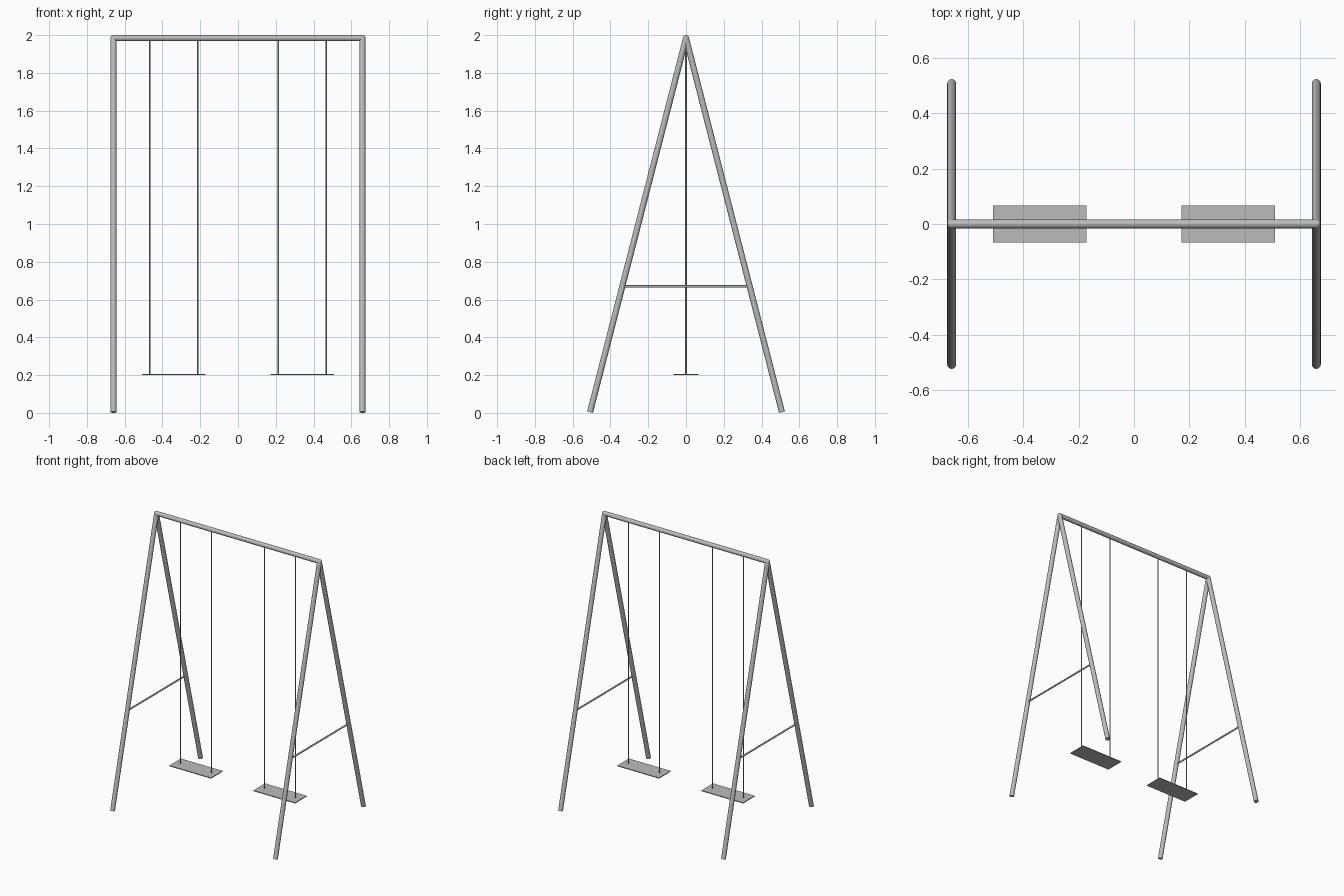
import bpy
from mathutils import Vector

cube = bpy.data.objects.get("Cube")
if cube:
    bpy.data.objects.remove(cube, do_unlink=True)

metal = bpy.data.materials.new("grey_metal")
metal.use_nodes = True
grey = (0.5, 0.5, 0.5, 1)
metal.diffuse_color = grey
metal.node_tree.nodes["Principled BSDF"].inputs["Base Color"].default_value = grey


def finish(name, smooth=True):
    obj = bpy.context.object
    obj.name = name
    obj.data.materials.append(metal)
    if smooth:
        bpy.ops.object.shade_smooth_by_angle()
    return obj


def tube(name, start, end, radius, sides=24):
    a, b = Vector(start), Vector(end)
    bpy.ops.mesh.primitive_cylinder_add(
        vertices=sides, radius=radius, depth=(b - a).length, location=(a + b) / 2,
        rotation=(b - a).to_track_quat('Z', 'Y').to_euler())
    return finish(name)


# Main dimensions
R = 0.016
LEG_X, FOOT_Y, FOOT_Z = 0.659, 0.508, 0.004
TOP_Z = 2 - R
BRACE_Z, SEAT_Z = 0.67, 0.203
brace_y = FOOT_Y * (TOP_Z - BRACE_Z) / (TOP_Z - FOOT_Z)

# Top beam
tube("top_beam", (-LEG_X, 0, TOP_Z), (LEG_X, 0, TOP_Z), R)

for side, s in (("left", 1), ("right", -1)):
    # A-frame: two legs, rounded joint and cross brace
    x = s * LEG_X
    for end, d in (("front", -1), ("back", 1)):
        tube(f"{side}_{end}_leg", (x, 0, TOP_Z), (x, d * FOOT_Y, FOOT_Z), R)
    bpy.ops.mesh.primitive_uv_sphere_add(segments=24, ring_count=12, radius=R,
                                         location=(x, 0, TOP_Z))
    finish(f"{side}_joint")
    tube(f"{side}_brace", (x, -brace_y, BRACE_Z), (x, brace_y, BRACE_Z), 0.006, 16)

    # Swing: flat seat hung on two ropes
    mid = s * 0.34
    bpy.ops.mesh.primitive_cube_add(size=1, location=(mid, 0, SEAT_Z))
    bpy.context.object.scale = (0.338, 0.134, 0.006)
    bpy.ops.object.transform_apply(location=False, rotation=False, scale=True)
    finish(f"{side}_seat", smooth=False)
    for label, d in (("outer", 1), ("inner", -1)):
        rx = mid + s * d * 0.126
        tube(f"{side}_{label}_rope", (rx, 0, SEAT_Z), (rx, 0, TOP_Z), 0.004, 12)
